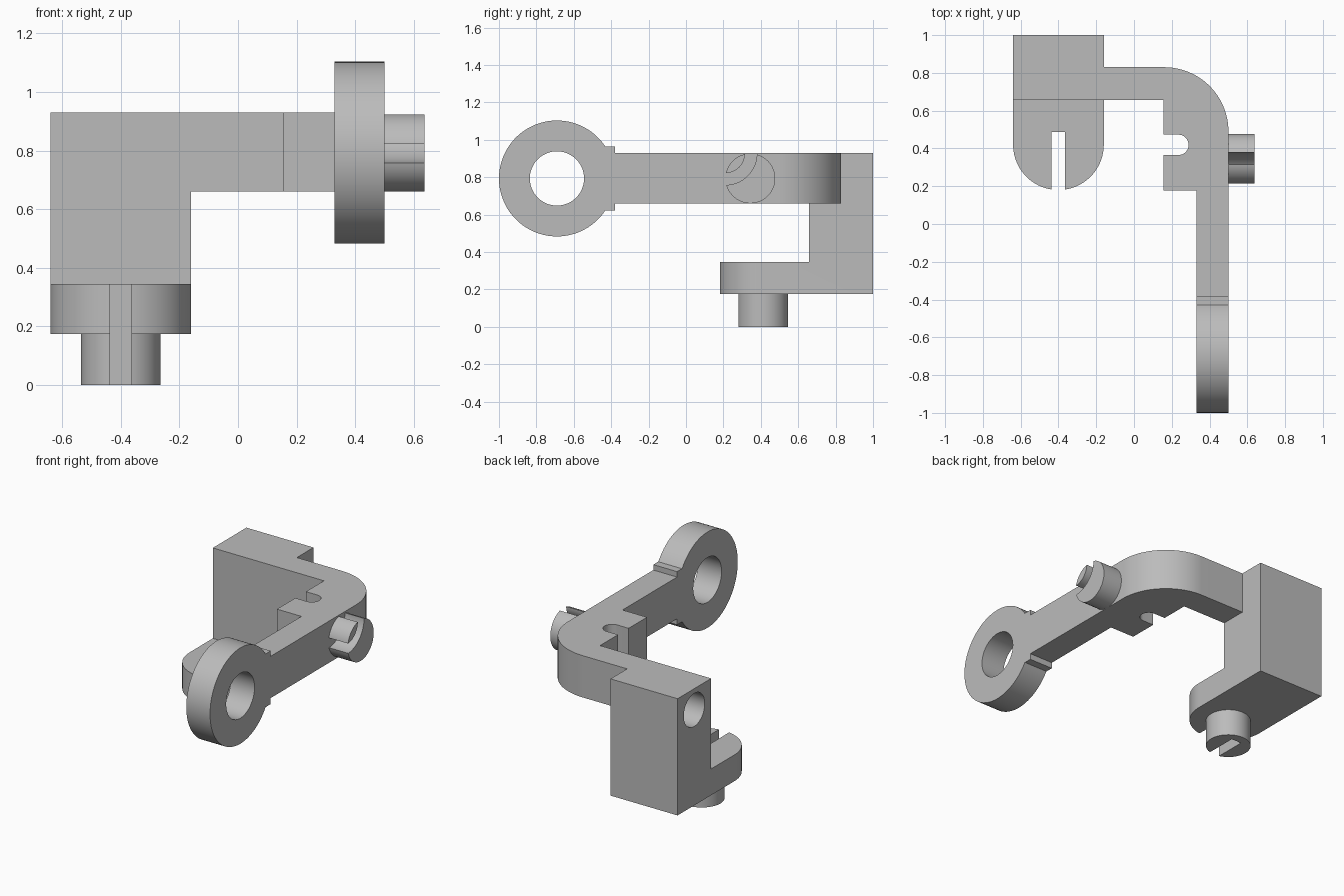
import bpy
import bmesh
from math import sin, cos, radians, degrees, asin, acos

if "Cube" in bpy.data.objects:
    bpy.data.objects.remove(bpy.data.objects["Cube"], do_unlink=True)

# Single plain grey
GREY = (0.5, 0.5, 0.5, 1)
grey = bpy.data.materials.new("plain_grey")
grey.diffuse_color = GREY
grey.use_nodes = True
grey.node_tree.nodes["Principled BSDF"].inputs["Base Color"].default_value = GREY


def arc(cu, cv, r, start, end, steps=32):
    """Points on an arc, angles in degrees."""
    angles = [radians(start + (end - start) * i / steps) for i in range(steps + 1)]
    return [(cu + r * cos(a), cv + r * sin(a)) for a in angles]


def circle(cu, cv, r):
    return arc(cu, cv, r, 0, 360, 72)[:-1]


def extrude(name, profile, axis, low, high):
    """Prism along z (profile in x, y) or along x (profile in y, z)."""
    bm = bmesh.new()
    place = (lambda u, v, w: (u, v, w)) if axis == "z" else (lambda u, v, w: (w, u, v))
    bottom = [bm.verts.new(place(u, v, low)) for u, v in profile]
    top = [bm.verts.new(place(u, v, high)) for u, v in profile]
    bm.faces.new(bottom[::-1])
    bm.faces.new(top)
    for i in range(len(profile)):
        j = (i + 1) % len(profile)
        bm.faces.new((bottom[i], bottom[j], top[j], top[i]))
    bmesh.ops.recalc_face_normals(bm, faces=bm.faces)
    mesh = bpy.data.meshes.new(name)
    bm.to_mesh(mesh)
    bm.free()
    mesh.materials.append(grey)
    obj = bpy.data.objects.new(name, mesh)
    bpy.context.collection.objects.link(obj)
    return obj


def select(obj):
    bpy.ops.object.select_all(action="DESELECT")
    obj.select_set(True)
    bpy.context.view_layer.objects.active = obj


def combine(obj, other, operation):
    """Apply a boolean and discard the second object."""
    mod = obj.modifiers.new(operation, "BOOLEAN")
    mod.operation, mod.solver, mod.object = operation, "EXACT", other
    select(obj)
    bpy.ops.object.modifier_apply(modifier=mod.name)
    bpy.data.objects.remove(other, do_unlink=True)


def finish(obj):
    """Merge flat faces and smooth the curved ones."""
    bm = bmesh.new()
    bm.from_mesh(obj.data)
    bmesh.ops.remove_doubles(bm, verts=bm.verts, dist=0.0001)
    bmesh.ops.dissolve_limit(bm, angle_limit=radians(0.5), verts=bm.verts, edges=bm.edges)
    bm.to_mesh(obj.data)
    bm.free()
    select(obj)
    bpy.ops.object.shade_smooth_by_angle(angle=radians(30))


# Shared dimensions
LEFT, RIGHT, FOOT_X = -0.64, -0.16, -0.4
TOP, ARM_LOW, FOOT_TOP, FOOT_LOW = 0.93, 0.66, 0.345, 0.175
ARM_IN, ARM_OUT, MID_Z = 0.33, 0.5, 0.793
SLOT, SLOT_END = 0.036, 0.487

# Block with a blind socket in its right side
block = extrude("bracket_body", [(LEFT, 0.657), (RIGHT, 0.657), (RIGHT, 1), (LEFT, 1)],
                "z", FOOT_LOW, TOP)

# Rounded foot with a slot open to the front
r = (RIGHT - LEFT) / 2
cut = degrees(asin(SLOT / r))
slot_back = [(FOOT_X - SLOT, SLOT_END), (FOOT_X + SLOT, SLOT_END)]
foot_profile = (arc(FOOT_X, 0.42, r, 180, 270 - cut) + slot_back
                + arc(FOOT_X, 0.42, r, 270 + cut, 360) + [(RIGHT, 0.8), (LEFT, 0.8)])
combine(block, extrude("foot", foot_profile, "z", FOOT_LOW, FOOT_TOP), "UNION")

# Bent arm with a notched boss on the inside of the bend
arm_profile = ([(-0.3, 0.83)] + arc(0.16, 0.49, 0.34, 90, 0)
               + [(ARM_OUT, -0.4), (ARM_IN, -0.4), (ARM_IN, 0.177), (0.155, 0.177), (0.155, 0.365)]
               + arc(0.235, 0.419, 0.054, -90, 90, 20)
               + [(0.155, 0.473), (0.155, 0.657), (-0.3, 0.657)])
combine(block, extrude("arm", arm_profile, "z", ARM_LOW, TOP), "UNION")

# Eye ring with its collar
start = degrees(acos(0.26 / 0.31))
eye_profile = (arc(-0.69, MID_Z, 0.31, start, 360 - start, 72)
               + [(-0.38, MID_Z - 0.172), (-0.38, MID_Z + 0.172), (-0.43, MID_Z + 0.172)])
eye_profile.insert(-3, (-0.43, MID_Z - 0.172))
eye = extrude("eye_ring", eye_profile, "x", ARM_IN, ARM_OUT)
combine(eye, extrude("eye_cutter", circle(-0.69, MID_Z, 0.145), "x", 0.2, 0.6), "DIFFERENCE")
combine(block, eye, "UNION")
combine(block, extrude("socket_cutter", circle(0.83, MID_Z, 0.107), "x", -0.8, LEFT + 0.2),
        "DIFFERENCE")
finish(block)

# Slotted pin under the foot
pin_r = 0.135
cut = degrees(asin(SLOT / pin_r))
pin_profile = arc(FOOT_X, 0.411, pin_r, 270 + cut, 630 - cut, 72) + slot_back
finish(extrude("foot_pin", pin_profile, "z", 0, FOOT_LOW))

# Side pin split by a curved groove into a crescent and a leaf
for name, radius, operation in (("side_pin_crescent", 0.168, "DIFFERENCE"),
                                ("side_pin_leaf", 0.104, "INTERSECT")):
    pin = extrude(name, circle(0.344, MID_Z, 0.133), "x", ARM_OUT, 0.637)
    cutter = extrude("groove_cutter", circle(0.211, MID_Z + 0.133, radius), "x", 0.4, 0.7)
    combine(pin, cutter, operation)
    finish(pin)
